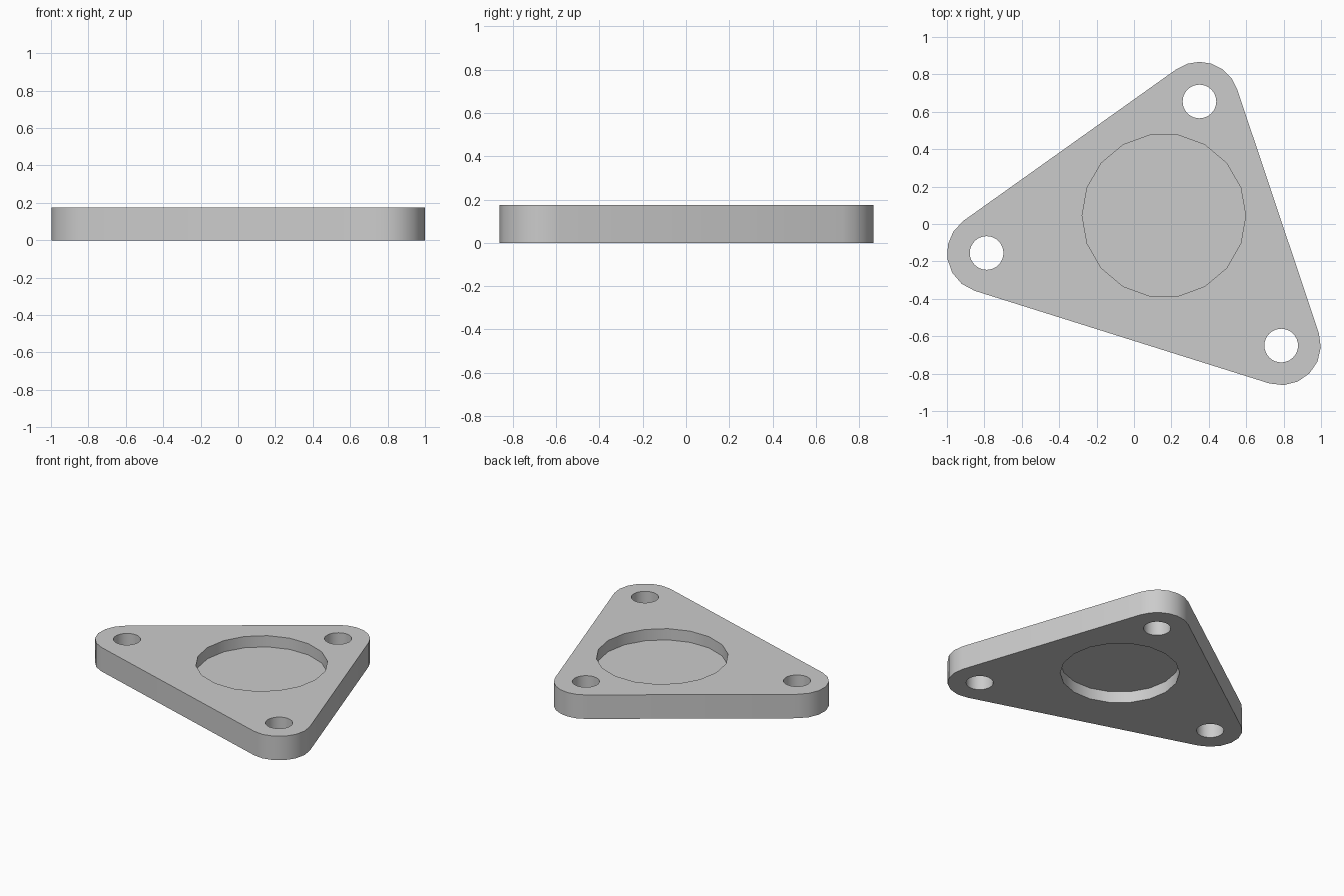
import bpy, bmesh
from math import pi, sin, cos, atan2
from mathutils import Vector

cube = bpy.data.objects.get("Cube")
if cube:
    bpy.data.objects.remove(cube, do_unlink=True)

THICK = 0.175
CORNER_R = 0.212
HOLES = [Vector((0.35, 0.655)), Vector((-0.788, -0.155)), Vector((0.787, -0.65))]
CENTRE = Vector((0.16, 0.045))

grey = bpy.data.materials.new("plain grey")
grey.use_nodes = True
grey.diffuse_color = (0.6, 0.6, 0.6, 1)
grey.node_tree.nodes["Principled BSDF"].inputs["Base Color"].default_value = (0.6, 0.6, 0.6, 1)


def prism(name, outline, z0, z1):
    """Extrude a flat counter-clockwise outline between two heights."""
    bm = bmesh.new()
    face = bm.faces.new([bm.verts.new((p.x, p.y, z0)) for p in outline])
    top = bmesh.ops.extrude_face_region(bm, geom=[face])["geom"]
    verts = [g for g in top if isinstance(g, bmesh.types.BMVert)]
    bmesh.ops.translate(bm, verts=verts, vec=(0, 0, z1 - z0))
    bmesh.ops.recalc_face_normals(bm, faces=bm.faces)
    mesh = bpy.data.meshes.new(name)
    bm.to_mesh(mesh)
    bm.free()
    mesh.materials.append(grey)
    obj = bpy.data.objects.new(name, mesh)
    bpy.context.collection.objects.link(obj)
    return obj


def arc(centre, radius, start, sweep, steps):
    angles = [start + sweep * i / steps for i in range(steps + 1)]
    return [centre + radius * Vector((cos(a), sin(a))) for a in angles]


def circle(centre, radius, sides):
    return arc(centre, radius, 0, 2 * pi, sides)[:-1]


# Rounded triangular plate: one arc per corner, joined by straight sides
outline = []
for i, corner in enumerate(HOLES):
    before = corner - HOLES[i - 1]
    after = HOLES[(i + 1) % 3] - corner
    start = atan2(before.y, before.x) - pi / 2
    end = atan2(after.y, after.x) - pi / 2
    outline += arc(corner, CORNER_R, start, (end - start) % (2 * pi), 6)
plate = prism("flange_plate", outline, 0, THICK)

# Bolt holes and the round recesses above and below the thin web
cutters = [prism("bolt_hole_cutter", circle(h, 0.09, 32), -0.1, THICK + 0.1) for h in HOLES]
cutters.append(prism("top_recess_cutter", circle(CENTRE, 0.437, 18), 0.093, THICK + 0.1))
cutters.append(prism("bottom_recess_cutter", circle(CENTRE, 0.395, 18), -0.1, 0.082))

bpy.context.view_layer.objects.active = plate
for cutter in cutters:
    cut = plate.modifiers.new(cutter.name, "BOOLEAN")
    cut.operation = "DIFFERENCE"
    cut.solver = "EXACT"
    cut.object = cutter
    bpy.ops.object.modifier_apply(modifier=cut.name)
for cutter in cutters:
    bpy.data.objects.remove(cutter, do_unlink=True)

# Smooth the rounded walls, keep the rims crisp
bpy.ops.object.select_all(action="DESELECT")
plate.select_set(True)
bpy.ops.object.shade_smooth_by_angle(angle=pi / 6)
